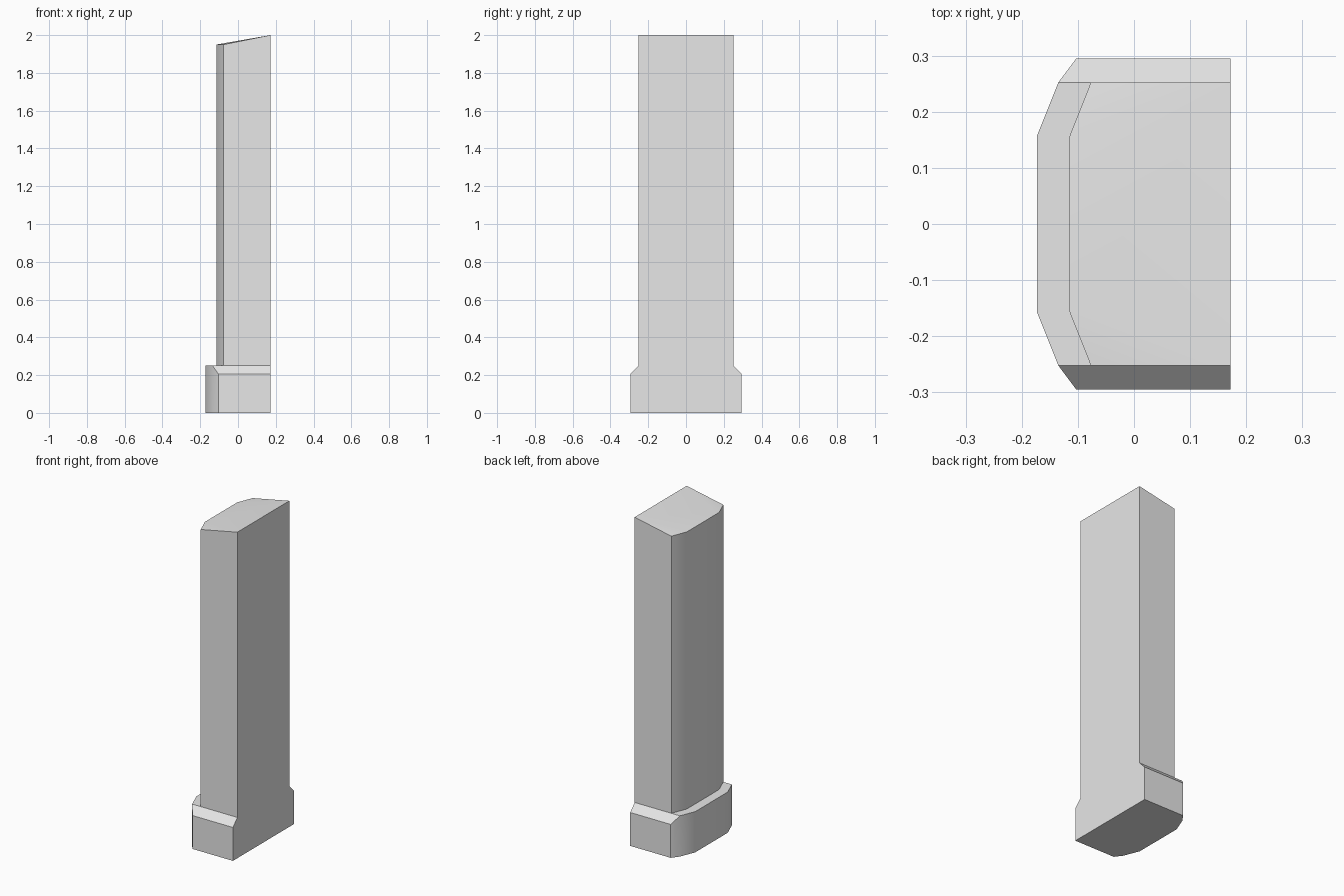
import bpy
import bmesh
import math

cube = bpy.data.objects.get("Cube")
if cube:
    bpy.data.objects.remove(cube, do_unlink=True)

grey = bpy.data.materials.new("light_grey")
grey.use_nodes = True
colour = (0.8, 0.8, 0.8, 1.0)
grey.diffuse_color = colour
grey.node_tree.nodes["Principled BSDF"].inputs["Base Color"].default_value = colour

# Half outlines of plinth and shaft, from the flat side to the rounded side
PLINTH = [(0.172, 0.295), (-0.103, 0.295), (-0.135, 0.252), (-0.173, 0.157)]
SHAFT = [(0.172, 0.252), (-0.077, 0.252), (-0.115, 0.156)]

bm = bmesh.new()


def ring(half, heights):
    """Closed ring of verts: the half outline followed by its mirror in y."""
    pts = [(x, y, z) for (x, y), z in zip(half, heights)]
    pts += [(x, -y, z) for x, y, z in reversed(pts)]
    return [bm.verts.new(p) for p in pts]


def walls(low, high):
    """Join two rings, leaving the flat side open."""
    for i in range(len(low) - 1):
        bm.faces.new((low[i], low[i + 1], high[i + 1], high[i]))


floor = ring(PLINTH, [0, 0, 0, 0])
rim = ring(PLINTH, [0.205, 0.205, 0.25, 0.25])
foot = ring(SHAFT, [0.25] * 3)
top = ring(SHAFT, [2.0, 1.95, 1.95])

walls(floor, rim)
walls(foot, top)
bm.faces.new(floor)

# Sloped shoulders at both ends of the plinth, and the flat ledge
bm.faces.new((rim[0], rim[1], rim[2], foot[1], foot[0]))
bm.faces.new((rim[7], rim[6], rim[5], foot[4], foot[5]))
bm.faces.new(rim[2:6] + foot[4:0:-1])

# Flat side running the full height
bm.faces.new((floor[0], rim[0], foot[0], top[0], top[5], foot[5], rim[7], floor[7]))

# Slanted cap
bm.faces.new((top[0], top[2], top[3], top[5]))
bm.faces.new((top[0], top[1], top[2]))
bm.faces.new((top[3], top[4], top[5]))

bmesh.ops.recalc_face_normals(bm, faces=bm.faces)
mesh = bpy.data.meshes.new("pillar")
bm.to_mesh(mesh)
bm.free()
mesh.materials.append(grey)

pillar = bpy.data.objects.new("pillar_with_plinth", mesh)
bpy.context.collection.objects.link(pillar)
bpy.ops.object.select_all(action="DESELECT")
pillar.select_set(True)
bpy.context.view_layer.objects.active = pillar
bpy.ops.object.shade_smooth_by_angle(angle=math.radians(30))
